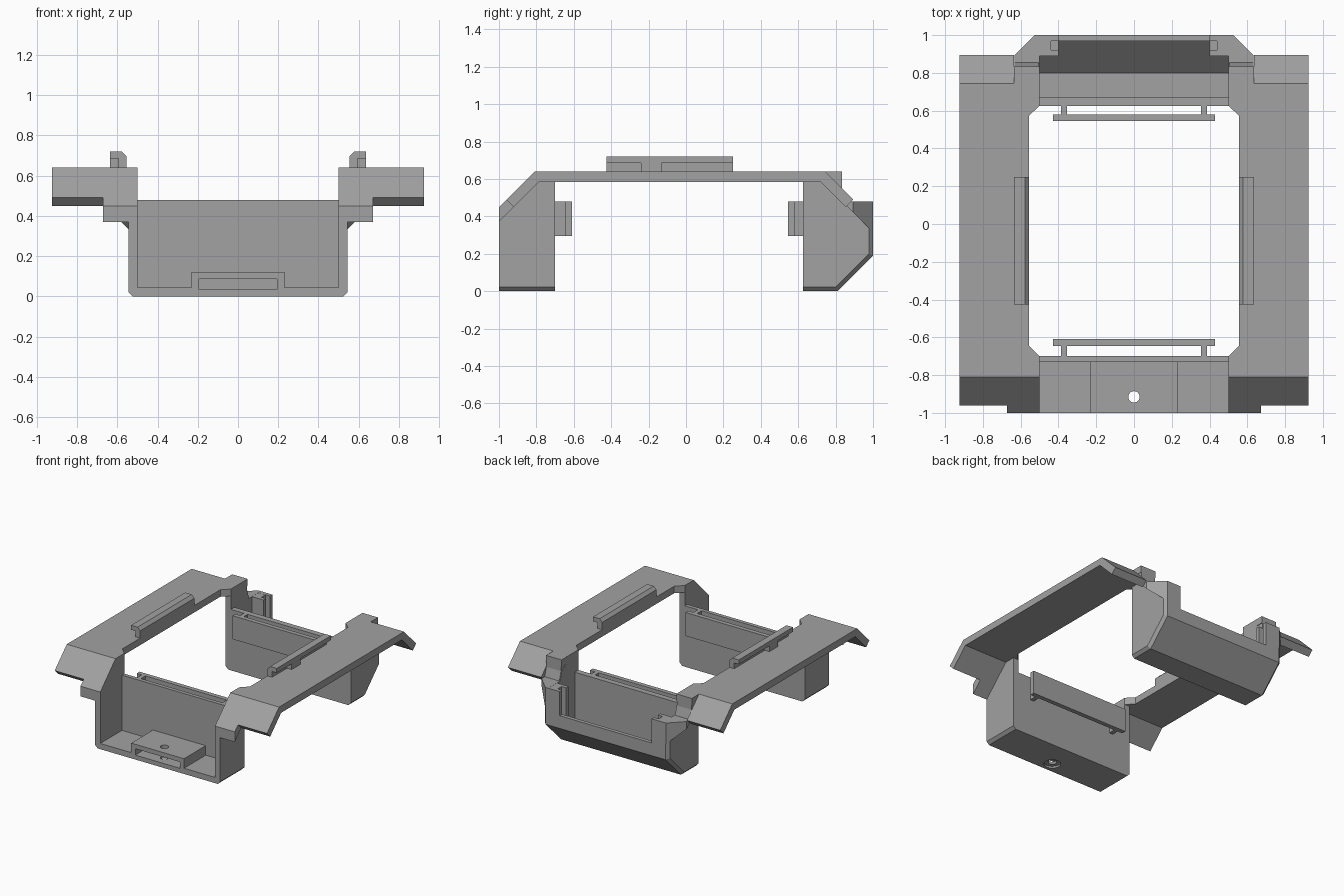
import bpy, bmesh, math
from mathutils import Vector

if "Cube" in bpy.data.objects:
    bpy.data.objects.remove(bpy.data.objects["Cube"])

grey = bpy.data.materials.new("mid_grey")
grey.diffuse_color = (0.36, 0.36, 0.36, 1)
grey.use_nodes = True
grey.node_tree.nodes["Principled BSDF"].inputs["Base Color"].default_value = grey.diffuse_color

AXES = {"x": lambda a, b, t: (t, a, b),   # profile in y,z
        "y": lambda a, b, t: (a, t, b),   # profile in x,z
        "z": lambda a, b, t: (a, b, t)}   # profile in x,y


def prism(name, axis, pts, lo, hi, mirror=False, bevel=None, width=0.022):
    """Extrude a closed profile along an axis; optionally bevel edges by rule."""
    bm = bmesh.new()
    f = AXES[axis]
    vs = [bm.verts.new(f(a, b, lo)) for a, b in pts]
    face = bm.faces.new(vs)
    ext = bmesh.ops.extrude_face_region(bm, geom=[face])
    d = Vector(f(0, 0, hi - lo))
    for v in ext["geom"]:
        if isinstance(v, bmesh.types.BMVert):
            v.co += d
    bmesh.ops.recalc_face_normals(bm, faces=bm.faces)
    if bevel:
        es = [e for e in bm.edges if bevel(e.verts[0].co, e.verts[1].co)]
        bmesh.ops.bevel(bm, geom=es, offset=width, segments=1, affect="EDGES")
        bmesh.ops.recalc_face_normals(bm, faces=bm.faces)
    me = bpy.data.meshes.new(name)
    bm.to_mesh(me)
    bm.free()
    me.materials.append(grey)
    ob = bpy.data.objects.new(name, me)
    bpy.context.collection.objects.link(ob)
    if mirror:
        ob.modifiers.new("mirror", "MIRROR")
    return ob


def box(name, x0, x1, y0, y1, z0, z1, mirror=False):
    return prism(name, "z", [(x0, y0), (x1, y0), (x1, y1), (x0, y1)], z0, z1, mirror)


def cylinder(name, x, y, r, z0, z1):
    pts = [(x + r * math.cos(i * math.pi / 12), y + r * math.sin(i * math.pi / 12))
           for i in range(24)]
    return prism(name, "z", pts, z0, z1)


def cut(ob, *cutters):
    for c in cutters:
        c.hide_render = True
        c.hide_viewport = True
        m = ob.modifiers.new("cut", "BOOLEAN")
        m.operation = "DIFFERENCE"
        m.solver = "EXACT"
        m.object = c


# Side rails with chamfered inner corners
prism("side_rail", "z", [(.925, -.81), (.925, .745), (.635, .745), (.635, .835), (.5, .835),
      (.5, .625), (.555, .575), (.555, -.645), (.5, -.70), (.5, -.81)], .585, .64, True)
# Sloping ends of the rails
prism("front_wing", "x", [(-.81, .64), (-.96, .49), (-.92, .45), (-.785, .585)],
      .672, .925, True)
prism("front_inner_wing", "x", [(-.81, .64), (-1, .45), (-1, .37), (-.785, .585)],
      .5, .672, True)
prism("rear_wing", "x", [(.745, .64), (.895, .49), (.855, .45), (.72, .585)],
      .635, .925, True)

# Hook strips on the rails, with a solid block in the middle
prism("rail_hook", "y", [(.555, .63), (.595, .63), (.595, .685), (.635, .685), (.635, .72),
      (.578, .72), (.555, .697)], -.425, .25, True)
box("hook_block", .59, .635, -.24, -.13, .63, .69, True)

# Front cup: open to the front, side walls rising to the rails
front_cup = prism("front_cup", "x", [(-1, 0), (-.7, 0), (-.7, .6), (-.79, .6), (-1, .40)],
                  -.545, .545,
                  bevel=lambda a, b: abs(a.x - b.x) < .01 and a.z < .01 and b.z < .01)
cut(front_cup,
    box("front_cavity_cutter", -.5, .5, -1.2, -.73, .045, .9),
    box("front_wall_top_cutter", -.5, .5, -.8, -.6, .48, .95))

# Raised housing on the front floor with slot and screw hole
housing = box("floor_housing", -.23, .23, -1, -.72, .03, .12)
slot = box("housing_slot_cutter", -.195, .195, -1.1, -.80, .035, .085)
hole = cylinder("hole_cutter", 0, -.915, .03, -.1, .3)
recess = cylinder("hole_recess_cutter", 0, -.915, .06, -.1, .015)
cut(housing, slot, hole)
cut(front_cup, slot, hole, recess)

# Rear cup: sloped back, open above a low rim


def rear_edges(a, b):
    low = lambda v: v.z < .01 or (v.y > .99 and v.z < .5)
    return abs(a.x - b.x) < .01 and low(a) and low(b)


rear_cup = prism("rear_cup", "x", [(.625, 0), (.81, 0), (1, .19), (1, .48), (.85, .48),
                 (.83, .55), (.75, .6), (.625, .6)], -.545, .545, bevel=rear_edges)
cut(rear_cup,
    prism("rear_cavity_cutter", "x", [(.67, .045), (.8, .045), (.97, .215), (.97, .9),
          (.67, .9)], -.5, .5),
    box("rear_wall_top_cutter", -.5, .5, .55, .75, .48, .95),
    box("rear_opening_cutter", -.4, .4, .93, 1.2, .29, .97))

# Grooved posts either side of the rear opening
post = prism("rear_post", "x", [(.89, .1), (.9, .1), (.995, .195), (.995, .479), (.89, .479)],
             .4, .51, True)
cut(post, box("post_groove_cutter_right", .35, .44, .92, .97, .25, .6),
    box("post_groove_cutter_left", -.44, -.35, .92, .97, .25, .6))

# Flared rear shoulders joining cup and rails, chamfered in plan
shoulder = prism("rear_shoulder", "x", [(.73, .585), (.72, .6), (.835, .6), (.835, .55),
                 (.855, .48), (1, .48), (1, .315)], .505, .632, True)
for s in (1, -1):
    cut(shoulder, prism("shoulder_chamfer_cutter", "z",
        [(s * .525, 1.001), (s * .9, .626), (s * .9, 1.2), (s * .525, 1.2)], .1, .8))

# Clip plates standing off the inner walls
for name, plate, stem in (("front", (-.645, -.61), (-.71, -.64)),
                          ("rear", (.545, .58), (.575, .635))):
    box(name + "_clip_plate", -.43, .43, *plate, .295, .48)
    box(name + "_clip_stem", .355, .387, *stem, .295, .48, True)
